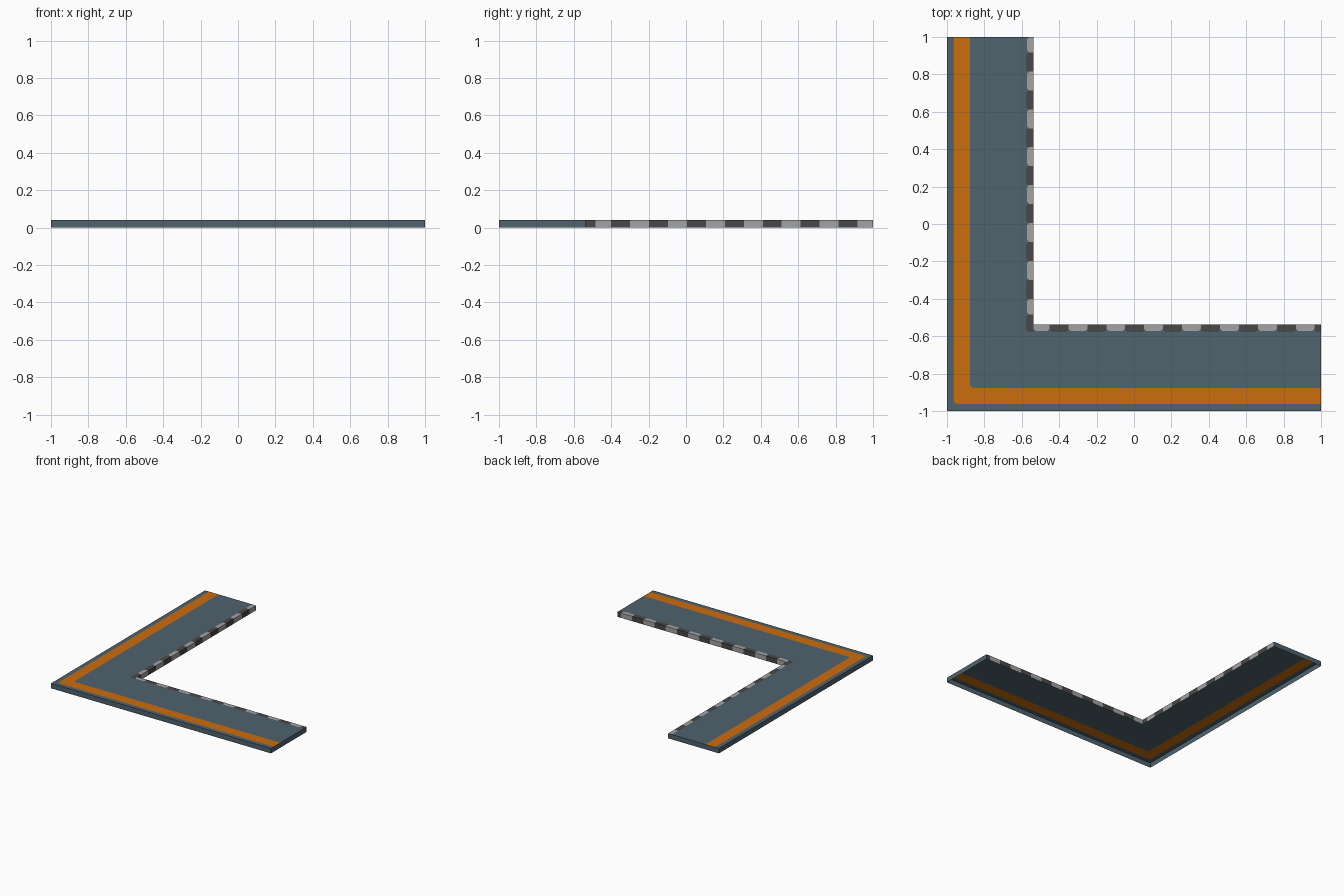
import bpy

if "Cube" in bpy.data.objects:
    bpy.data.objects.remove(bpy.data.objects["Cube"])

H = 0.04                                   # plate height
A, B, C, D, E = -1.0, -0.963, -0.877, -0.578, -0.537   # offsets of the nested L lines
CH = 0.014                                 # small corner chamfer


def material(name, rgb):
    m = bpy.data.materials.new(name)
    m.diffuse_color = (*rgb, 1)
    m.use_nodes = True
    m.node_tree.nodes["Principled BSDF"].inputs["Base Color"].default_value = m.diffuse_color
    return m


slate = material("slate", (0.078, 0.125, 0.155))
orange = material("orange", (0.60, 0.155, 0.004))
light = material("light_grey", (0.37, 0.37, 0.37))
dark = material("dark_grey", (0.065, 0.065, 0.065))


def build(name, mats, faces):
    """faces: list of (points, material index)"""
    verts, polys, idx = [], [], []
    for pts, mi in faces:
        polys.append(range(len(verts), len(verts) + len(pts)))
        verts += pts
        idx.append(mi)
    me = bpy.data.meshes.new(name)
    me.from_pydata(verts, [], [list(p) for p in polys])
    for m in mats:
        me.materials.append(m)
    for p, mi in zip(me.polygons, idx):
        p.material_index = mi
    ob = bpy.data.objects.new(name, me)
    bpy.context.collection.objects.link(ob)
    return ob


def top(pts):
    """flat face at plate height, always facing up"""
    area = sum(p[0] * q[1] - q[0] * p[1] for p, q in zip(pts, pts[1:] + pts[:1]))
    if area < 0:
        pts = pts[::-1]
    return [(x, y, H) for x, y in pts]


def wall(p, q):
    """vertical face below edge p-q, outline taken counter-clockwise"""
    return [(*p, 0), (*q, 0), (*q, H), (*p, H)]


def corner(o):
    """chamfered corner of the L line at offset o"""
    return [(o, o + CH), (o + CH, o)]


road, curb, walls = [], [], []

# road: outer border and inner corner patch
road.append((top([(A, 1), (A, A), (1, A), (1, B)] + corner(B)[::-1] + [(B, 1)]), 0))
road.append((top([(C, D)] + corner(C) + [(E, C), (E, D)]), 0))

# painted line
line = [(top([(B, 1)] + corner(B) + [(1, B), (1, C)] + corner(C)[::-1] + [(C, 1)]), 0)]


# striped curb along each arm, with the road strip behind every tile
def arm(cuts, first, place, flip):
    for i, (a, b) in enumerate(zip(cuts, cuts[1:])):
        is_dark = (i + first) % 2
        d = D if is_dark else D + 0.006
        r = 0.012
        edge = [(d + r, a), (d, a + r), (d, b - r), (d + r, b)]
        curb.append((top([place(*p) for p in [(E, a)] + edge + [(E, b)]]), is_dark))
        road.append((top([place(*p) for p in [(C, a)] + edge + [(C, b)]]), 0))
        if b > E:
            p, q = place(E, max(a, E)), place(E, b)
            curb.append((wall(q, p) if flip else wall(p, q), is_dark))


STEP = 0.1013
arm([D, -0.485] + [0.917 - STEP * k for k in range(13, -1, -1)] + [1.0],
    1, lambda u, t: (u, t), False)
arm([E] + [-0.452 + STEP * k for k in range(15)] + [1.0],
    0, lambda u, t: (t, u), True)

# outer side walls (the plate is open underneath)
outline = [(E, 1), (A, 1), (A, A), (1, A), (1, E)]
walls = [(wall(p, q), 0) for p, q in zip(outline, outline[1:])]

build("road_surface", [slate], road)
build("edge_line", [orange], line)
build("striped_curb", [light, dark], curb)
build("side_walls", [slate], walls)
